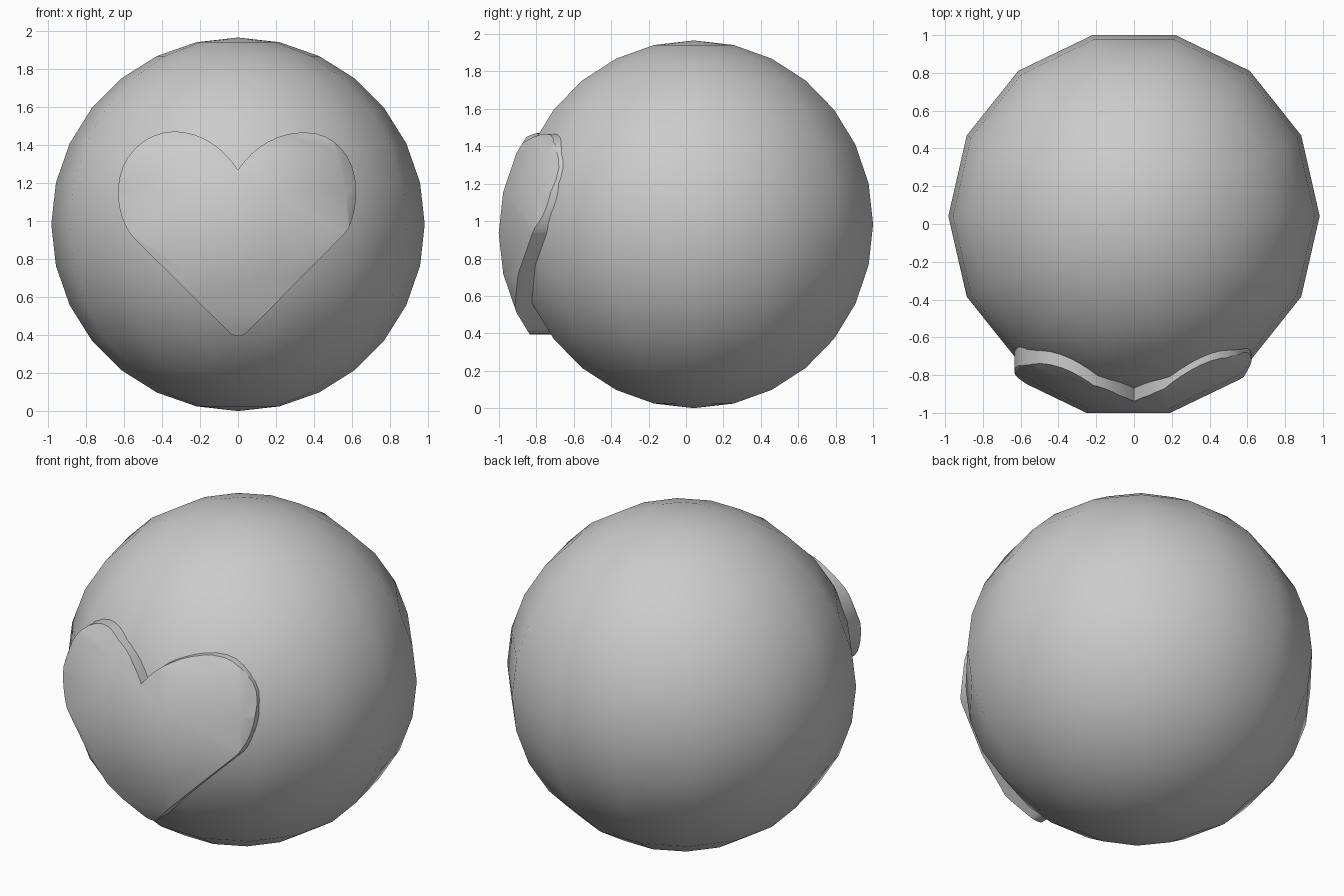
import bpy, bmesh, math
from mathutils import Vector
from mathutils.geometry import interpolate_bezier

if "Cube" in bpy.data.objects:
    bpy.data.objects.remove(bpy.data.objects["Cube"])

R = 0.983


def ball(name, loc):
    bpy.ops.mesh.primitive_uv_sphere_add(segments=14, ring_count=14, radius=R, location=loc)
    ob = bpy.context.object
    ob.name = name
    # put a meridian exactly on the x axis
    ob.data.update()
    return ob


def smooth(ob, angle):
    bpy.ops.object.select_all(action='DESELECT')
    ob.select_set(True)
    bpy.context.view_layer.objects.active = ob
    bpy.ops.object.shade_smooth_by_angle(angle=math.radians(angle))


# main body: sphere with 14 segments and 14 rings
body = ball("ball", (0, 0.042, R))
bm = bmesh.new()
bmesh.ops.create_uvsphere(bm, u_segments=14, v_segments=14, radius=R)
off = min((abs(v.co.y), math.atan2(v.co.y, v.co.x)) for v in bm.verts
          if abs(v.co.z) < 1e-4 and v.co.x > 0)[1]
bm.free()
body.rotation_euler.z = -off

# raised heart: a shifted copy of the ball cut by a heart-shaped prism
heart = ball("heart", (-0.03, -0.043, 0.937))
heart.rotation_euler.z = -off

# heart outline in x, z: bezier spans as (start, handle, handle, end)
spans = [
    ((0, 1.27), (0.09, 1.40), (0.21, 1.465), (0.35, 1.467)),
    ((0.35, 1.467), (0.51, 1.467), (0.62, 1.34), (0.622, 1.16)),
    ((0.622, 1.16), (0.622, 1.07), (0.60, 0.98), (0.563, 0.935)),
    ((0.053, 0.42), (0.03, 0.398), (0.02, 0.395), (0, 0.395)),
    ((0, 0.395), (-0.02, 0.395), (-0.03, 0.398), (-0.053, 0.42)),
    ((-0.553, 0.915), (-0.60, 0.97), (-0.632, 1.06), (-0.632, 1.155)),
    ((-0.632, 1.155), (-0.632, 1.34), (-0.49, 1.472), (-0.33, 1.472)),
    ((-0.33, 1.472), (-0.20, 1.467), (-0.09, 1.40), (0, 1.27)),
]
outline = []
for s in spans:
    for p in interpolate_bezier(*[Vector((a, 0, b)) for a, b in s], 9):
        if all((p - q).length > 1e-4 for q in outline):
            outline.append(p)

bm = bmesh.new()
face = bm.faces.new([bm.verts.new((p.x, -1.3, p.z)) for p in outline])
ext = bmesh.ops.extrude_face_region(bm, geom=[face])
moved = [g for g in ext["geom"] if isinstance(g, bmesh.types.BMVert)]
bmesh.ops.translate(bm, verts=moved, vec=(0, 0.68, 0))
bmesh.ops.recalc_face_normals(bm, faces=bm.faces[:])
me = bpy.data.meshes.new("heart_cutter")
bm.to_mesh(me)
bm.free()
cutter = bpy.data.objects.new("heart_cutter", me)
bpy.context.collection.objects.link(cutter)
cutter.hide_render = True

mod = heart.modifiers.new("cut", 'BOOLEAN')
mod.operation = 'INTERSECT'
mod.solver = 'EXACT'
mod.object = cutter
bpy.context.view_layer.objects.active = heart
bpy.ops.object.modifier_apply(modifier=mod.name)
bpy.data.objects.remove(cutter)

for ob in (body, heart):
    smooth(ob, 32)
